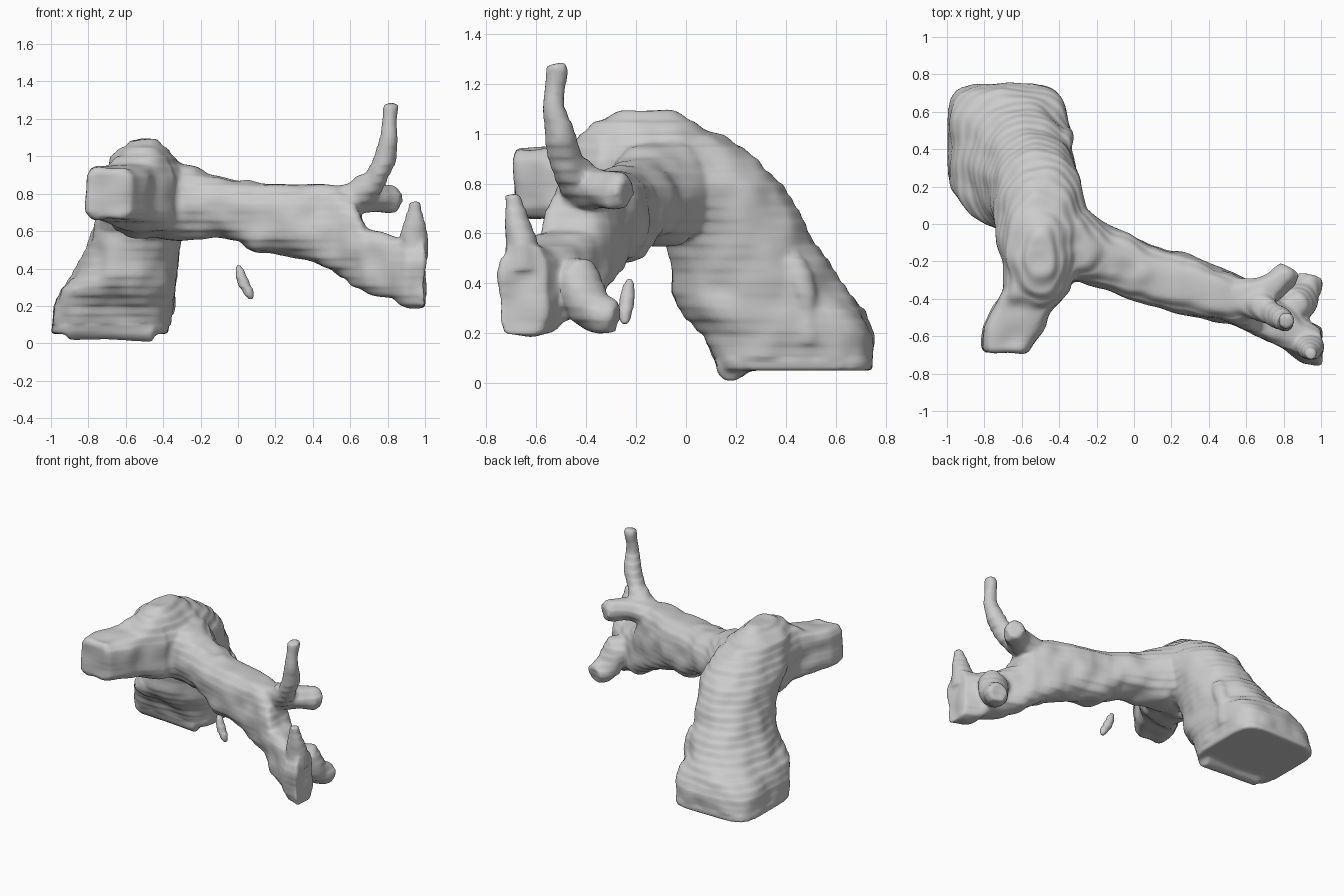
import bpy, bmesh, math
from mathutils import Vector, noise


def skin_rings(bm, rings):
    """Closed skin through a series of equal-sized rings."""
    vs = [[bm.verts.new(p) for p in r] for r in rings]
    n = len(vs[0])
    for a, b in zip(vs, vs[1:]):
        for i in range(n):
            bm.faces.new((a[i], a[(i + 1) % n], b[(i + 1) % n], b[i]))
    bm.faces.new(vs[0][::-1])
    bm.faces.new(vs[-1])


def loft(bm, axis, sections, p0, p1, blend, n=48):
    """Superellipse slices (position, min a, max a, min b, max b) along an axis;
    squareness runs from p0 to p1 within the first `blend` slices."""
    other = [i for i in range(3) if i != axis]
    rings = []
    for j, (t, a0, a1, b0, b1) in enumerate(sections):
        power = p0 + (p1 - p0) * min(1, j / blend)
        ring = []
        for k in range(n):
            w = 2 * math.pi * k / n
            c, s = math.cos(w), math.sin(w)
            p = [0, 0, 0]
            p[axis] = t
            p[other[0]] = (a0 + a1) / 2 + (a1 - a0) / 2 * math.copysign(abs(c) ** (2 / power), c)
            p[other[1]] = (b0 + b1) / 2 + (b1 - b0) / 2 * math.copysign(abs(s) ** (2 / power), s)
            ring.append(p)
        rings.append(ring)
    skin_rings(bm, rings)


def tube(bm, pts, n=16):
    """Tapered round branch through (x, y, z, radius) points."""
    P = [Vector(p[:3]) for p in pts]
    rings = []
    for i, p in enumerate(P):
        d = (P[min(i + 1, len(P) - 1)] - P[max(i - 1, 0)]).normalized()
        u = d.cross(Vector((0.3, 1, 0.2))).normalized()
        v = d.cross(u)
        rings.append([p + pts[i][3] * (u * math.cos(2 * math.pi * k / n) + v * math.sin(2 * math.pi * k / n))
                      for k in range(n)])
    skin_rings(bm, rings)


def finish(bm, name, voxel, smooth, rough):
    """Fuse the parts, soften them and add terraced bark."""
    bmesh.ops.recalc_face_normals(bm, faces=bm.faces)
    me = bpy.data.meshes.new(name)
    bm.to_mesh(me)
    bm.free()
    ob = bpy.data.objects.new(name, me)
    bpy.context.collection.objects.link(ob)
    bpy.context.view_layer.objects.active = ob
    ob.select_set(True)
    m = ob.modifiers.new("fuse", 'REMESH')
    m.mode = 'VOXEL'
    m.voxel_size = voxel
    bpy.ops.object.modifier_apply(modifier=m.name)
    m = ob.modifiers.new("soften", 'SMOOTH')
    m.factor = 0.5
    m.iterations = smooth
    bpy.ops.object.modifier_apply(modifier=m.name)
    step = 0.05
    normals = [v.normal.copy() for v in ob.data.vertices]
    for v, nrm in zip(ob.data.vertices, normals):
        if v.co.z > 0.1:
            v.co += nrm * rough * noise.noise(v.co * 8)
            v.co.z -= 0.5 * step / (2 * math.pi) * math.sin(2 * math.pi * v.co.z / step)
    for p in ob.data.polygons:
        p.use_smooth = True
    ob.select_set(False)
    return ob


bm = bmesh.new()

# Leaning trunk: horizontal slices (z, x range, y range)
loft(bm, 2, [
    (0.05, -1.0, -0.375, 0.13, 0.75), (0.2, -0.98, -0.35, 0.07, 0.745),
    (0.28, -0.95, -0.335, -0.01, 0.72), (0.37, -0.88, -0.33, -0.06, 0.65),
    (0.5, -0.81, -0.315, -0.07, 0.56), (0.6, -0.78, -0.3, -0.09, 0.49),
    (0.7, -0.76, -0.28, -0.2, 0.44), (0.8, -0.74, -0.26, -0.33, 0.38),
    (0.9, -0.71, -0.28, -0.42, 0.28), (1.0, -0.67, -0.34, -0.42, 0.13),
    (1.05, -0.61, -0.4, -0.37, 0.02), (1.09, -0.58, -0.43, -0.27, -0.07)], 5.0, 2.2, 3)

# Root lip under the front of the base, and a ridge on the right side
tube(bm, [(-0.91, 0.2, 0.075, 0.06), (-0.7, 0.18, 0.08, 0.06), (-0.45, 0.18, 0.065, 0.06)])
tube(bm, [(-0.39, 0.49, 0.17, 0.05), (-0.38, 0.48, 0.35, 0.055), (-0.38, 0.42, 0.5, 0.05)])

# Cut-off stub towards the front left (y, x range, z range)
loft(bm, 1, [
    (-0.685, -0.81, -0.57, 0.67, 0.93), (-0.55, -0.81, -0.48, 0.66, 0.94),
    (-0.46, -0.76, -0.43, 0.64, 0.96), (-0.35, -0.69, -0.34, 0.6, 1.02),
    (-0.15, -0.7, -0.3, 0.56, 1.03)], 5, 3, 4)

# Long limb to the right (x, y range, z range)
loft(bm, 0, [
    (-0.5, -0.38, 0.1, 0.57, 1.0), (-0.3, -0.31, 0.1, 0.55, 0.97),
    (-0.15, -0.35, 0.0, 0.565, 0.9), (0.0, -0.41, -0.07, 0.55, 0.87),
    (0.08, -0.44, -0.11, 0.48, 0.86), (0.25, -0.48, -0.15, 0.48, 0.855),
    (0.4, -0.51, -0.21, 0.44, 0.85), (0.53, -0.54, -0.26, 0.37, 0.84),
    (0.62, -0.57, -0.3, 0.31, 0.78), (0.68, -0.61, -0.35, 0.27, 0.62),
    (0.82, -0.68, -0.42, 0.24, 0.57), (0.9, -0.74, -0.5, 0.19, 0.55),
    (1.0, -0.755, -0.56, 0.185, 0.55)], 2.1, 3.5, 12)

# Tall twig
tube(bm, [(0.52, -0.4, 0.74, 0.09), (0.66, -0.43, 0.81, 0.08), (0.74, -0.47, 0.88, 0.065),
          (0.78, -0.51, 0.98, 0.062), (0.805, -0.525, 1.1, 0.047), (0.815, -0.52, 1.2, 0.042),
          (0.815, -0.52, 1.275, 0.042)])
# Upper knob
tube(bm, [(0.55, -0.38, 0.76, 0.09), (0.68, -0.37, 0.78, 0.08), (0.76, -0.33, 0.775, 0.075),
          (0.81, -0.28, 0.765, 0.08), (0.835, -0.24, 0.765, 0.06)])
# Lower prong
tube(bm, [(0.78, -0.48, 0.42, 0.1), (0.86, -0.43, 0.41, 0.1), (0.9, -0.38, 0.3, 0.095),
          (0.93, -0.33, 0.27, 0.08), (0.945, -0.28, 0.26, 0.065)])
# Short spike at the tip
tube(bm, [(0.94, -0.65, 0.45, 0.08), (0.94, -0.67, 0.6, 0.065), (0.945, -0.69, 0.69, 0.052),
          (0.945, -0.7, 0.765, 0.03)])

finish(bm, "trunk_and_limbs", 0.014, 6, 0.016)

# Loose bark sliver hanging under the limb
bm = bmesh.new()
tube(bm, [(0.0, -0.225, 0.42, 0.015), (0.015, -0.235, 0.36, 0.027), (0.035, -0.24, 0.31, 0.027),
          (0.06, -0.245, 0.27, 0.022), (0.07, -0.245, 0.235, 0.012)])
finish(bm, "bark_sliver", 0.007, 2, 0.006)
